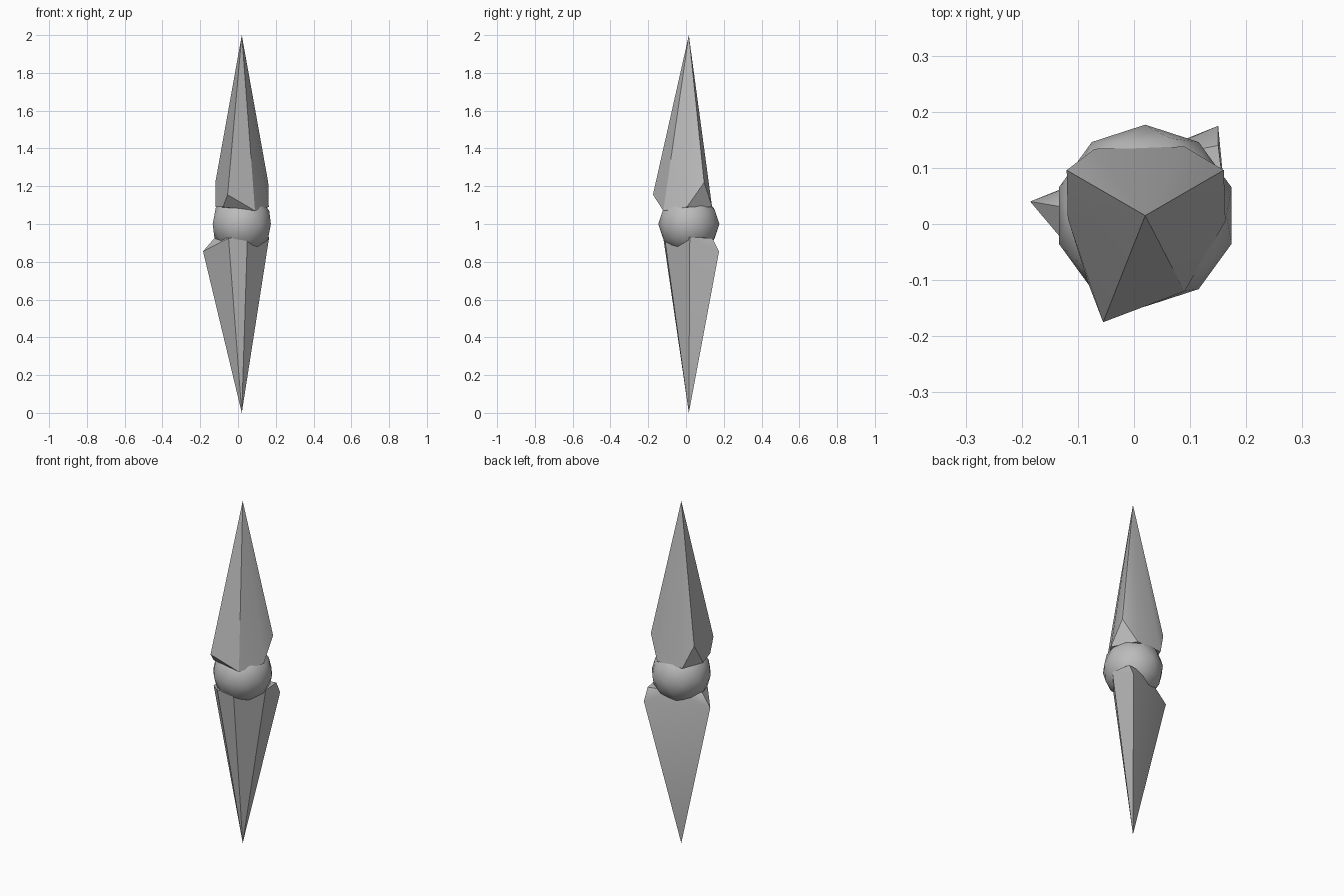
import bpy, bmesh, math

if "Cube" in bpy.data.objects:
    bpy.data.objects.remove(bpy.data.objects["Cube"], do_unlink=True)

CX, CY = 0.02, 0.015

# single stone grey colour
stone = bpy.data.materials.new("stone_grey")
stone.use_nodes = True
GREY = (0.5, 0.5, 0.5, 1)
stone.diffuse_color = GREY
stone.node_tree.nodes["Principled BSDF"].inputs["Base Color"].default_value = GREY


def finish(name, bm):
    """Turn a bmesh into a named, shaded object."""
    bmesh.ops.recalc_face_normals(bm, faces=bm.faces)
    mesh = bpy.data.meshes.new(name)
    bm.to_mesh(mesh)
    bm.free()
    mesh.materials.append(stone)
    obj = bpy.data.objects.new(name, mesh)
    bpy.context.collection.objects.link(obj)
    bpy.ops.object.select_all(action='DESELECT')
    obj.select_set(True)
    bpy.context.view_layer.objects.active = obj
    bpy.ops.object.shade_smooth_by_angle(angle=math.radians(30))
    return obj


def spike(name, tip_z, corners, collar):
    """Faceted shard: a tip, flared corners and a collar biting into the core."""
    bm = bmesh.new()
    for p in [(CX, CY, tip_z)] + corners + collar:
        bm.verts.new(p)
    out = bmesh.ops.convex_hull(bm, input=bm.verts)
    loose = {v for v in out["geom_interior"] if isinstance(v, bmesh.types.BMVert)}
    bmesh.ops.delete(bm, geom=list(loose), context='VERTS')
    return finish(name, bm)


# upper shard
spike("upper_spike", 2.0,
      [(-0.055, -0.175, 1.155), (0.16, 0.096, 1.22), (-0.12, 0.096, 1.22)],
      [(0.09, -0.12, 1.07), (0.163, 0.005, 1.09), (0.09, 0.138, 1.09),
       (-0.07, 0.134, 1.09), (-0.118, 0.01, 1.09), (-0.08, -0.11, 1.09)])

# lower shard
spike("lower_spike", 0.0,
      [(-0.185, 0.04, 0.855), (0.15, 0.175, 0.855)],
      [(0.05, -0.115, 0.94), (0.165, 0.02, 0.93), (0.15, 0.14, 0.925),
       (0.0, 0.11, 0.93), (-0.125, 0.03, 0.925), (-0.05, -0.12, 0.925)])

# faceted round core
bm = bmesh.new()
bmesh.ops.create_icosphere(bm, subdivisions=2, radius=0.162)
bmesh.ops.translate(bm, verts=bm.verts, vec=(CX, CY, 1.0))
finish("core", bm)
